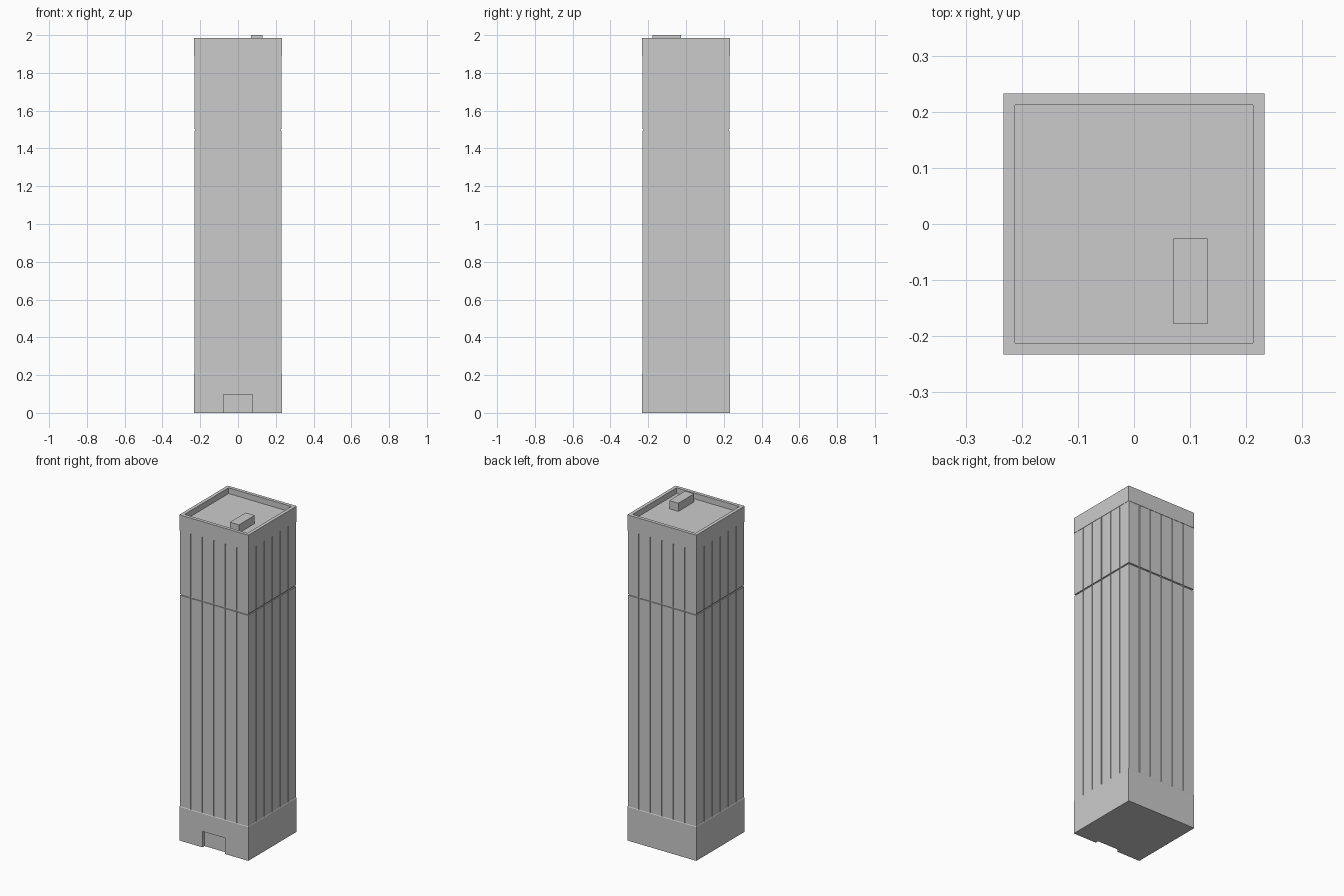
import bpy, bmesh
from mathutils import Matrix, Vector

if "Cube" in bpy.data.objects:
    bpy.data.objects.remove(bpy.data.objects["Cube"])

W = 0.233          # half width of base and crown
S = 0.231          # half width of shaft
G = 0.225          # half width at bottom of the horizontal groove
IN = 0.212         # inside face of parapet


def make_object(name, bm):
    bmesh.ops.recalc_face_normals(bm, faces=bm.faces[:])
    me = bpy.data.meshes.new(name)
    bm.to_mesh(me)
    bm.free()
    ob = bpy.data.objects.new(name, me)
    bpy.context.collection.objects.link(ob)
    return ob


def add_box(bm, lo, hi, rot=Matrix()):
    lo, hi = Vector(lo), Vector(hi)
    m = rot @ Matrix.Translation((lo + hi) / 2) @ Matrix.Diagonal((*(hi - lo), 1))
    bmesh.ops.create_cube(bm, size=1, matrix=m)


# Tower body: stacked square rings from the ground up and over into the roof
bm = bmesh.new()
profile = [(W, 0), (W, 0.205), (S, 0.209), (S, 1.495), (G, 1.495), (G, 1.503),
           (S, 1.503), (S, 1.89), (W, 1.89), (W, 1.985), (IN, 1.985), (IN, 1.95)]
rings = [[bm.verts.new((sx * h, sy * h, z)) for sx, sy in ((-1, -1), (1, -1), (1, 1), (-1, 1))]
         for h, z in profile]
for a, b in zip(rings, rings[1:]):
    for i in range(4):
        j = (i + 1) % 4
        bm.faces.new((a[i], a[j], b[j], b[i]))
bm.faces.new(rings[0][::-1])
bm.faces.new(rings[-1])
tower = make_object("tower_body", bm)

# Cutter: five vertical grooves per side and the entrance recess
bm = bmesh.new()
for side in range(4):
    rot = Matrix.Rotation(side * 1.5707963268, 4, 'Z')
    for k in range(-2, 3):
        x = k * 0.0777
        add_box(bm, (x - 0.003, -0.25, 0.2092), (x + 0.003, -0.226, 1.8898), rot)
add_box(bm, (-0.077, -0.26, -0.05), (0.077, -0.213, 0.097))
cutter = make_object("groove_cutter", bm)
cutter.hide_render = True

mod = tower.modifiers.new("grooves", 'BOOLEAN')
mod.operation = 'DIFFERENCE'
mod.solver = 'EXACT'
mod.object = cutter
bpy.context.view_layer.objects.active = tower
bpy.ops.object.modifier_apply(modifier=mod.name)
bpy.data.objects.remove(cutter)

# Rooftop plant box
bm = bmesh.new()
add_box(bm, (0.07, -0.178, 1.95), (0.131, -0.026, 2.0))
make_object("rooftop_box", bm)
